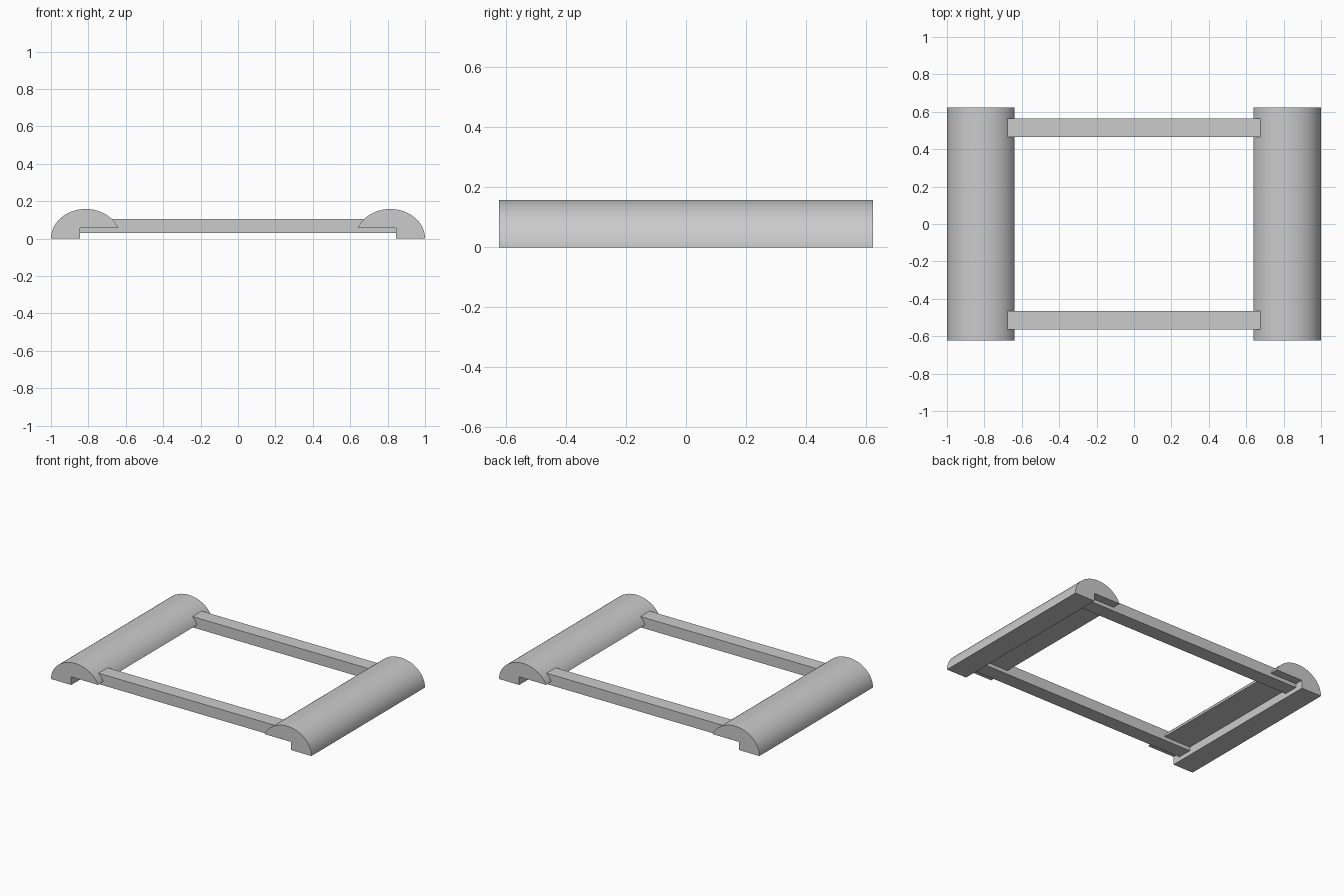
import bpy
import bmesh
import math

cube = bpy.data.objects.get("Cube")
if cube:
    bpy.data.objects.remove(cube, do_unlink=True)

# One plain grey for everything
grey = bpy.data.materials.new("plain grey")
grey.use_nodes = True
colour = (0.6, 0.6, 0.6, 1)
grey.diffuse_color = colour
grey.node_tree.nodes["Principled BSDF"].inputs["Base Color"].default_value = colour

HALF_DEPTH = 0.623
STEP_X, STEP_Z = 0.845, 0.056      # inner notch under each rounded bar
CENTRE_X, RX, RZ = 0.814, 0.186, 0.158


def extrude_profile(name, points, y0, y1):
    """Extrude an (x, z) outline from y0 to y1."""
    bm = bmesh.new()
    face = bm.faces.new([bm.verts.new((x, y0, z)) for x, z in points])
    result = bmesh.ops.extrude_face_region(bm, geom=[face])
    verts = [v for v in result["geom"] if isinstance(v, bmesh.types.BMVert)]
    bmesh.ops.translate(bm, verts=verts, vec=(0, y1 - y0, 0))
    bmesh.ops.recalc_face_normals(bm, faces=bm.faces)
    mesh = bpy.data.meshes.new(name)
    bm.to_mesh(mesh)
    bm.free()
    mesh.materials.append(grey)
    obj = bpy.data.objects.new(name, mesh)
    bpy.context.collection.objects.link(obj)
    return obj


def smooth(obj):
    bpy.ops.object.select_all(action="DESELECT")
    obj.select_set(True)
    bpy.context.view_layer.objects.active = obj
    bpy.ops.object.shade_smooth_by_angle(angle=math.radians(30))


# Rounded end bars: elliptical top, notched underside
end_angle = math.pi - math.asin(STEP_Z / RZ)
steps = 48
arc = [(CENTRE_X + RX * math.cos(end_angle * i / steps),
        RZ * math.sin(end_angle * i / steps)) for i in range(steps + 1)]
outline = arc + [(STEP_X, STEP_Z), (STEP_X, 0)]
for side, sign in (("left", 1), ("right", -1)):
    bar = extrude_profile(side + "_end_bar", [(sign * x, z) for x, z in outline],
                          -HALF_DEPTH, HALF_DEPTH)
    smooth(bar)

# Straight rails joining the end bars
rail = [(-STEP_X, 0.03), (STEP_X, 0.03), (STEP_X, 0.105), (-STEP_X, 0.105)]
for place, y in (("front", -0.515), ("back", 0.515)):
    extrude_profile(place + "_rail", rail, y - 0.05, y + 0.05)
